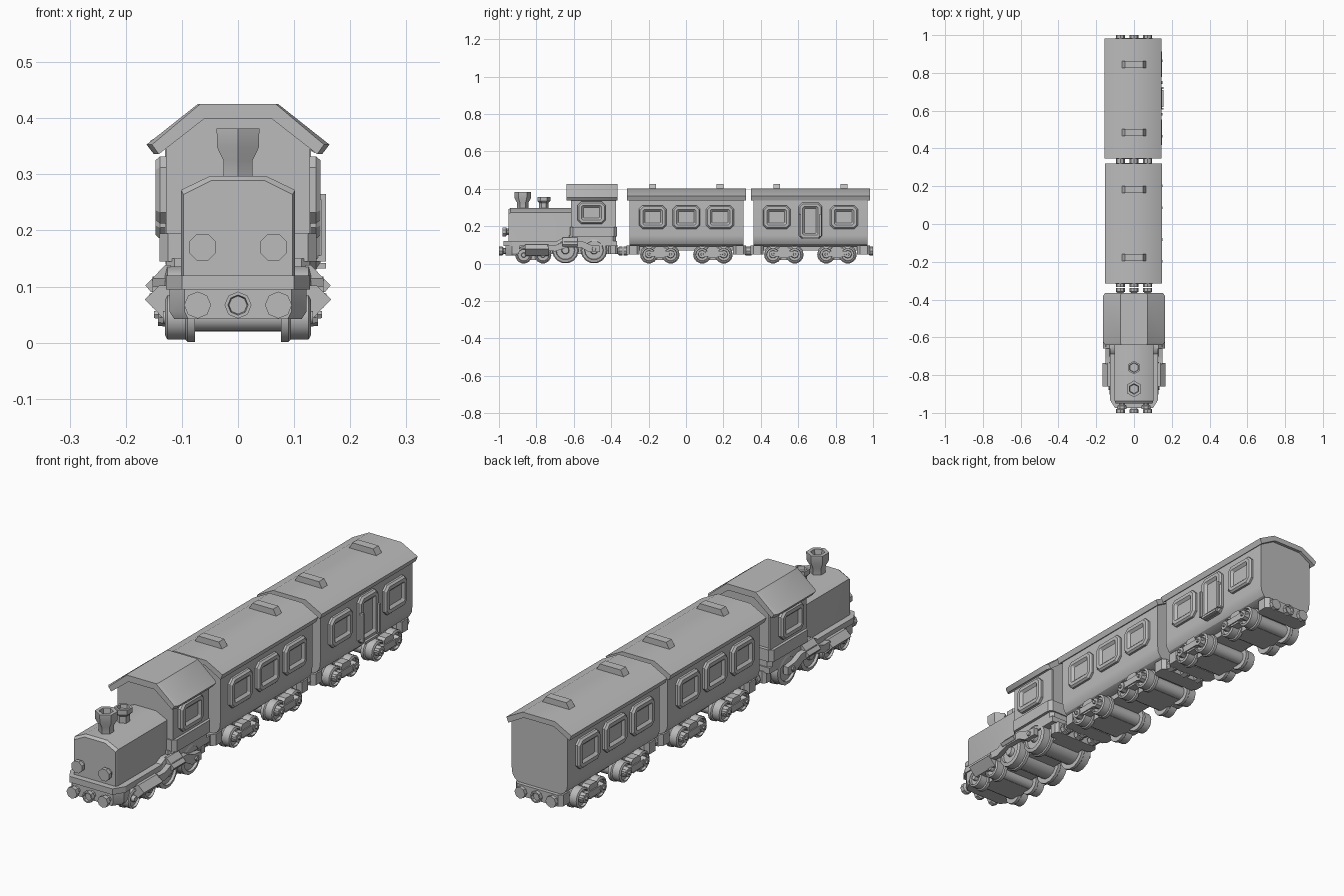
import bpy, bmesh, math
from mathutils import Vector

cube = bpy.data.objects.get("Cube")
if cube:
    bpy.data.objects.remove(cube, do_unlink=True)

mat = bpy.data.materials.new("plain_grey")
mat.use_nodes = True
GREY = (0.5, 0.5, 0.5, 1)
mat.diffuse_color = GREY
mat.node_tree.nodes["Principled BSDF"].inputs["Base Color"].default_value = GREY
parts = []


def finish(name, bm):
    bmesh.ops.recalc_face_normals(bm, faces=bm.faces)
    me = bpy.data.meshes.new(name)
    bm.to_mesh(me)
    bm.free()
    me.materials.append(mat)
    ob = bpy.data.objects.new(name, me)
    bpy.context.collection.objects.link(ob)
    parts.append(ob)
    return ob


def place(axis, u, v, t):
    return {"x": (t, u, v), "y": (u, t, v), "z": (u, v, t)}[axis]


def loft(name, axis, rings):
    """Skin a list of (outline, position) rings and cap both ends."""
    bm = bmesh.new()
    rows = [[bm.verts.new(place(axis, u, v, t)) for u, v in pts] for pts, t in rings]
    for a, b in zip(rows, rows[1:]):
        for i in range(len(a)):
            j = (i + 1) % len(a)
            bm.faces.new((a[i], a[j], b[j], b[i]))
    bm.faces.new(rows[0])
    bm.faces.new(rows[-1])
    return finish(name, bm)


def prism(name, axis, pts, a, b):
    return loft(name, axis, [(pts, a), (pts, b)])


def box(name, x, y, z):
    return prism(name, "z", [(x[0], y[0]), (x[1], y[0]), (x[1], y[1]), (x[0], y[1])], *z)


def ngon(u, v, r, n, turn=0.0):
    return [(u + r * math.cos(turn + math.tau * i / n),
             v + r * math.sin(turn + math.tau * i / n)) for i in range(n)]


def lathe(name, axis, u, v, n, steps, turn=0.0):
    return loft(name, axis, [(ngon(u, v, r, n, turn), t) for r, t in steps])


def sym(half):
    return half + [(-x, z) for x, z in reversed(half)]


def octo(u, v, w, h, c):
    """Rectangle with cut corners."""
    return [(u - w + c, v - h), (u + w - c, v - h), (u + w, v - h + c), (u + w, v + h - c),
            (u + w - c, v + h), (u - w + c, v + h), (u - w, v + h - c), (u - w, v - h + c)]


def pane(name, s, y, z, w, h, x=0.125):
    """Stepped window: backing plate, raised frame and recessed pane."""
    out = octo(y, z, w, h, 0.02)
    mid = octo(y, z, w - 0.007, h - 0.007, 0.017)
    inner = octo(y, z, w - 0.022, h - 0.022, 0.006)
    glass = octo(y, z, w - 0.032, h - 0.032, 0.003)
    loft(name, "x", [(out, s * x), (out, s * (x + 0.014)), (mid, s * (x + 0.022)),
                     (inner, s * (x + 0.022)), (glass, s * (x + 0.012))])


def buffers(name, y, d):
    """Row of three buffers pointing along d, tip at y."""
    for i in (-1, 0, 1):
        steps = [(0.017, y - d * 0.06), (0.015, y - d * 0.025), (0.024, y - d * 0.018), (0.024, y)]
        if i == 0:
            steps += [(0.018, y), (0.016, y - d * 0.01)]
        lathe(name, "y", i * 0.072, 0.067, 8, steps)


def wheelset(name, y, r):
    for s in (-1, 1):
        lathe(name + "_wheel", "x", y, r, 14,
              [(r, s * 0.077), (r, s * 0.09), (r - 0.005, s * 0.094), (r - 0.005, s * 0.126),
               (r * 0.72, s * 0.13), (r * 0.68, s * 0.12), (r * 0.3, s * 0.12), (r * 0.25, s * 0.134)])
    lathe(name + "_axle", "x", y, r, 14, [(r - 0.02, -0.08), (r - 0.02, 0.08)])


def bogie(name, y, gap=0.058):
    for k in (-gap, gap):
        wheelset(name, y + k, 0.048)
    prism(name + "_core", "x", octo(y, 0.065, 0.075, 0.045, 0.02), -0.085, 0.085)
    for s in (-1, 1):
        # Side frame with axle boxes and pins
        prism(name + "_side_frame", "x", octo(y, 0.052, gap + 0.02, 0.014, 0.008), s * 0.12, s * 0.14)
        prism(name + "_spring", "x", octo(y, 0.06, 0.03, 0.03, 0.01), s * 0.1, s * 0.135)
        for k in (-gap, gap):
            lathe(name + "_axle_box", "x", y + k, 0.05, 8, [(0.022, s * 0.12), (0.02, s * 0.143)])
            lathe(name + "_pin", "x", y + k, 0.05, 6, [(0.009, s * 0.14), (0.007, s * 0.15)])


def roof(name, outer, inner, y0, y1, lip=0.0, dx=0.0):
    pts = sym(outer)[:] + sym(inner)[::-1]
    pts = [(x + dx, z) for x, z in pts]
    narrow = [(x * (1 - lip), z) for x, z in pts]
    loft(name, "y", [(narrow, y0), (pts, y0 + 0.015), (pts, y1 - 0.015), (narrow, y1)])


# Locomotive roof and cab
roof("cab_roof", [(0.163, 0.353), (0.072, 0.425)], [(0.15, 0.336), (0.064, 0.399)], -0.64, -0.365, 0.06)
prism("cab_body", "y", sym([(0.128, 0.15), (0.128, 0.348), (0.064, 0.4)]), -0.615, -0.385)
prism("cab_lower_band", "z", octo(0, -0.495, 0.14, 0.125, 0.015), 0.145, 0.195)
for s in (-1, 1):
    pane("cab_window", s, -0.505, 0.272, 0.075, 0.06)
    box("cab_rail", (s * 0.118, s * 0.128), (-0.387, -0.375), (0.19, 0.345))

# Boiler
hull = sym([(0.102, 0.11), (0.102, 0.272), (0.05, 0.297)])
front = [(x * 0.95, z - (0.008 if z > 0.2 else 0)) for x, z in hull]
loft("boiler", "y", [(front, -0.95), (hull, -0.938), (hull, -0.6)])
for s in (-1, 1):
    lathe("headlamp", "y", s * 0.063, 0.17, 8, [(0.018, -0.94), (0.018, -0.957), (0.026, -0.963), (0.026, -0.98)],
          math.pi / 8)
turn = math.pi / 6
lathe("chimney", "z", 0, -0.873, 6, [(0.03, 0.28), (0.03, 0.325), (0.043, 0.348), (0.044, 0.382),
                                     (0.028, 0.382), (0.024, 0.345)], turn)
lathe("steam_dome", "z", 0, -0.76, 6, [(0.025, 0.285), (0.025, 0.325), (0.035, 0.335), (0.035, 0.355),
                                       (0.026, 0.355), (0.024, 0.34)], turn)

# Footplate, bumper and underframe
deck = [(-0.1, -0.975), (0.1, -0.975), (0.128, -0.93), (0.128, -0.37), (-0.128, -0.37), (-0.128, -0.93)]
prism("footplate", "z", deck, 0.095, 0.12)
prism("cab_floor", "z", octo(0, -0.5, 0.128, 0.125, 0.015), 0.11, 0.15)
nose = [(-0.095, -0.965), (0.095, -0.965), (0.122, -0.93), (0.122, -0.89), (-0.122, -0.89), (-0.122, -0.93)]
loft("bumper", "z", [([(x * 0.93, y) for x, y in nose], 0.042), (nose, 0.055), (nose, 0.096)])
box("underframe", (-0.07, 0.07), (-0.94, -0.38), (0.05, 0.1))
prism("rear_beam", "z", octo(0, -0.39, 0.11, 0.025, 0.012), 0.05, 0.1)
buffers("front_buffer", -1.0, -1)
buffers("rear_buffer", -0.34, 1)

# Locomotive running gear
for y in (-0.868, -0.765):
    wheelset("leading", y, 0.045)
prism("leading_core", "x", octo(-0.815, 0.06, 0.07, 0.04, 0.02), -0.085, 0.085)
for y in (-0.645, -0.492):
    wheelset("driving", y, 0.071)
for s in (-1, 1):
    body = [(s * 0.1, 0.04), (s * 0.132, 0.042), (s * 0.166, 0.077), (s * 0.14, 0.102), (s * 0.1, 0.102)]
    prism("cylinder", "y", body, -0.86, -0.735)
    rod = [(-0.74, 0.07), (-0.7, 0.065), (-0.64, 0.085), (-0.56, 0.085), (-0.52, 0.062), (-0.46, 0.062),
           (-0.46, 0.095), (-0.51, 0.1), (-0.55, 0.118), (-0.65, 0.118), (-0.7, 0.098), (-0.74, 0.1)]
    prism("connecting_rod", "x", rod, s * 0.13, s * 0.152)
    guide = [(s * 0.12, 0.1), (s * 0.155, 0.09), (s * 0.165, 0.102), (s * 0.13, 0.138), (s * 0.12, 0.138)]
    prism("rod_guard", "y", guide, -0.66, -0.58)
    lathe("crank_pin", "x", -0.492, 0.079, 6, [(0.012, s * 0.15), (0.01, s * 0.158)])


def carriage(name, y, door, dx):
    y0, y1 = y - 0.305, y + 0.305
    prism(name + "_body", "y", sym([(0.09, 0.092), (0.115, 0.105), (0.127, 0.125), (0.13, 0.15),
                                    (0.13, 0.35), (0.07, 0.39)]), y0, y1)
    roof(name + "_roof", [(0.151, 0.36), (0.075, 0.4)], [(0.142, 0.338), (0.07, 0.378)],
         y - 0.318, y + 0.318, 0, dx)
    box(name + "_chassis", (-0.075, 0.075), (y - 0.29, y + 0.29), (0.07, 0.1))
    for k in (-0.18, 0.18):
        # Roof vents
        yc = y + k
        prism(name + "_vent", "y", sym([(0.066, 0.395), (0.048, 0.425)]), yc - 0.018, yc + 0.018)
    for k in (-0.142, 0.142):
        bogie(name + "_bogie", y + k)
    for d in (-1, 1):
        prism(name + "_end_beam", "z", octo(0, y + d * 0.285, 0.11, 0.035, 0.015), 0.048, 0.096)
        buffers(name + "_buffer", y + d * 0.335, d)
    for s in (-1, 1):
        for k in (-0.18, 0, 0.18):
            if not (door and s > 0 and k == 0):
                pane(name + "_window", s, y + k, 0.248, 0.074, 0.063)
    if door:
        # Door with grab rails and a step, on one side only
        pane(name + "_door", 1, y, 0.228, 0.063, 0.098)
        for k in (-0.055, 0.055):
            box(name + "_grab_rail", (0.148, 0.157), (y + k - 0.005, y + k + 0.005), (0.145, 0.265))
            for z in (0.145, 0.255):
                box(name + "_rail_mount", (0.128, 0.157), (y + k - 0.005, y + k + 0.005), (z, z + 0.01))
        box(name + "_step", (0.12, 0.157), (y - 0.045, y + 0.045), (0.132, 0.142))


carriage("middle_carriage", 0.002, False, -0.002)
carriage("rear_carriage", 0.665, True, -0.005)

# Smooth the round parts, keeping hard edges
bpy.ops.object.select_all(action="DESELECT")
for ob in parts:
    ob.select_set(True)
bpy.context.view_layer.objects.active = parts[0]
bpy.ops.object.shade_smooth_by_angle(angle=math.radians(28))
